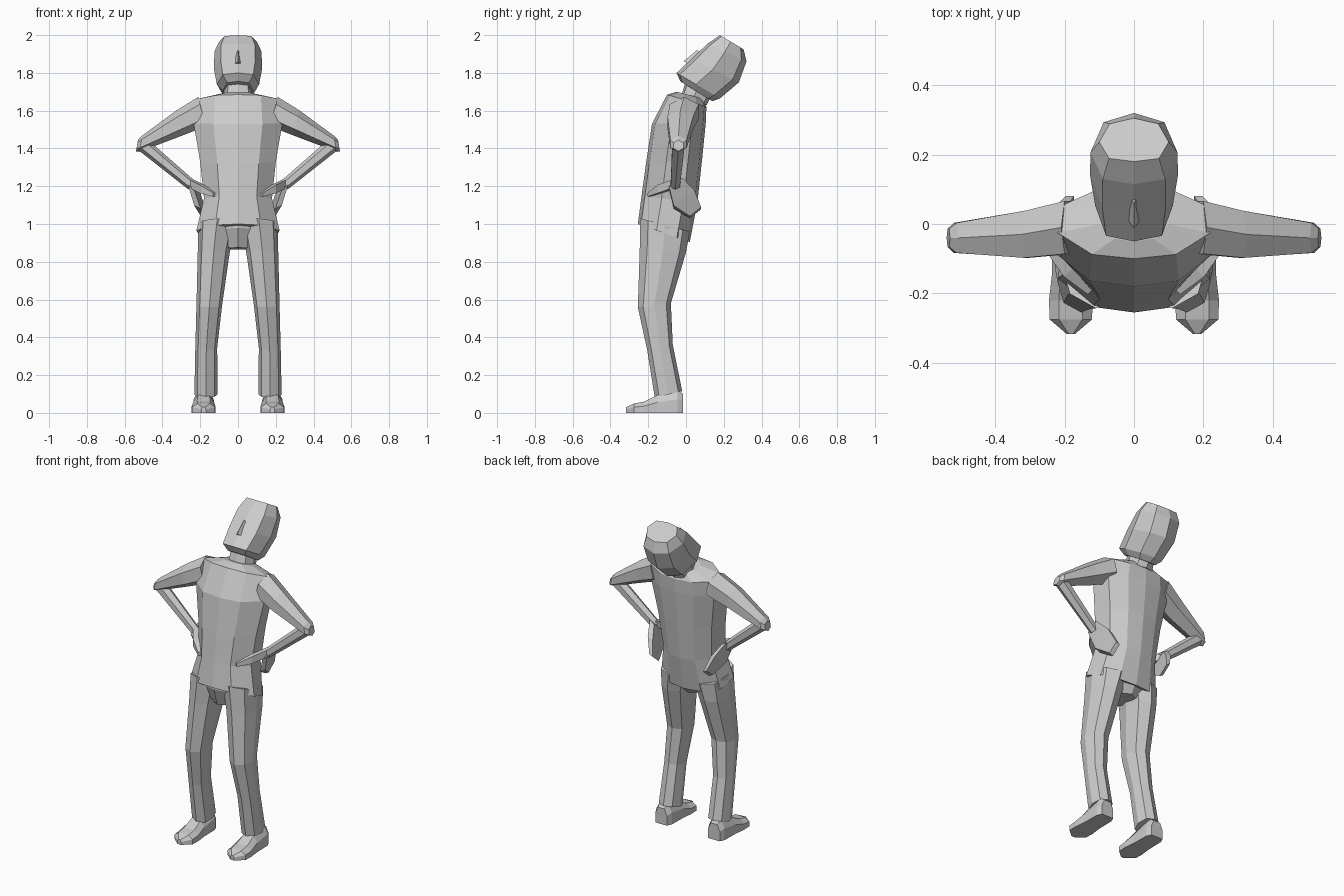
import bpy, bmesh, math
from mathutils import Vector as V


def loft(name, rings, mirror=False):
    """Skin a closed low-poly body through rings of equal point count."""
    bm = bmesh.new()
    vs = [[bm.verts.new(p) for p in r] for r in rings]
    n = len(vs[0])
    for r0, r1 in zip(vs, vs[1:]):
        for i in range(n):
            j = (i + 1) % n
            bm.faces.new((r0[i], r0[j], r1[j], r1[i]))
    bm.faces.new(vs[0])
    bm.faces.new(vs[-1])
    bmesh.ops.recalc_face_normals(bm, faces=bm.faces)
    me = bpy.data.meshes.new(name)
    bm.to_mesh(me)
    bm.free()
    ob = bpy.data.objects.new(name, me)
    bpy.context.collection.objects.link(ob)
    if mirror:
        ob.modifiers.new("mirror", 'MIRROR').use_mirror_merge = False
    return ob


def both(half):
    """Complete a half profile (front centre to back centre)."""
    return half + [(-s, t) for s, t in half[-2:0:-1]]


def slab(prof, fy, fz, by, bz, w, cx=0):
    """Ring spanning a front point and a back point, half width w."""
    return [V((cx + s * w, fy + (by - fy) * t, fz + (bz - fz) * t)) for s, t in prof]


def oval(c, a, b, n=6):
    """Ring round centre c with half axes a and b."""
    off = math.pi / 4 if n == 4 else 0
    k = math.sqrt(2) if n == 4 else 1
    return [V(c) + k * (V(a) * math.cos(off + i * math.tau / n)
                        + V(b) * math.sin(off + i * math.tau / n)) for i in range(n)]


TORSO = both([(0, 0), (.55, .06), (1, .36), (.92, .75), (.5, .95), (0, 1)])
HEAD = both([(0, 0), (.72, .07), (1, .45), (.7, .87), (0, 1)])
LEG = both([(0, 0), (.75, .16), (1, .5), (.75, .86), (0, 1)])

# Shirt body, hem to collar
loft("shirt", [slab(TORSO, *r) for r in [
    (-.255, 1.0, .02, .905, .22),
    (-.235, 1.15, .06, 1.11, .18),
    (-.212, 1.32, .085, 1.34, .20),
    (-.18, 1.53, .105, 1.54, .235),
    (-.10, 1.685, .108, 1.62, .22),
    (-.05, 1.70, .085, 1.665, .10)]])

# Neck and tilted-back head
loft("neck", [slab(HEAD, *r) for r in [
    (-.03, 1.66, .11, 1.63, .08), (.005, 1.78, .15, 1.71, .07)]])
loft("head", [slab(HEAD, *r) for r in [
    (-.03, 1.755, .14, 1.65, .08),
    (-.05, 1.80, .18, 1.665, .112),
    (.03, 1.875, .28, 1.75, .127),
    (.115, 1.955, .32, 1.86, .125),
    (.18, 2.0, .305, 1.925, .10)]])

# Nose wedge
loft("nose", [
    [V((-.008, .075, 1.905)), V((.008, .075, 1.905)), V((0, .06, 1.922))],
    [V((-.025, .02, 1.84)), V((.025, .02, 1.84)), V((0, -.012, 1.862))]])

# Trousers: hip block and legs
loft("hips", [slab(LEG, *r) for r in [
    (-.24, 1.06, .03, .99, .18),
    (-.235, .98, .01, .92, .18),
    (-.205, .875, -.02, .865, .06)]])
loft("leg", [slab(LEG, *r) for r in [
    (-.243, 1.03, .02, .96, .10, .11),
    (-.245, .86, .0, .85, .085, .128),
    (-.255, .56, -.08, .58, .068, .152),
    (-.205, .33, -.07, .36, .058, .168),
    (-.165, .08, -.02, .115, .061, .17)]], True)

# Shoes, heel to toe
loft("shoe", [[V((.182 + s * w, y, t * h)) for s, t in
               [(-1, 0), (1, 0), (1, .6), (.55, 1), (-.55, 1), (-1, .6)]]
              for y, w, h in [(-.015, .04, .10), (-.045, .053, .12), (-.15, .055, .095),
                              (-.22, .063, .06), (-.275, .061, .05), (-.317, .012, .03)]], True)

# Sleeves and forearms
loft("sleeve", [oval(*r) for r in [
    ((.19, -.01, 1.595), (.02, 0, .078), (0, .088, 0)),
    ((.31, -.03, 1.535), (.015, 0, .067), (0, .078, 0)),
    ((.515, -.04, 1.425), (-.008, 0, .043), (0, .05, 0)),
    ((.535, -.04, 1.415), (-.005, 0, .03), (0, .03, 0))]], True)
loft("forearm", [oval(*r) for r in [
    ((.51, -.04, 1.425), (-.025, 0, .028), (0, .038, 0)),
    ((.245, -.057, 1.205), (-.018, 0, .022), (0, .028, 0))]], True)

# Hands on hips: palm with fingers running back, thumb running forward
loft("hand", [oval(*r, 4) for r in [
    ((.248, -.055, 1.215), (0, .036, .022), (.015, 0, .008)),
    ((.215, -.01, 1.13), (0, .055, .04), (.017, 0, .008)),
    ((.185, .05, 1.06), (0, .03, .024), (.012, 0, .006))]], True)
loft("thumb", [oval(*r, 4) for r in [
    ((.25, -.055, 1.215), (0, 0, .022), (.012, -.012, 0)),
    ((.19, -.14, 1.185), (0, 0, .022), (.012, -.012, 0)),
    ((.125, -.195, 1.155), (0, 0, .01), (.008, -.008, 0))]], True)
